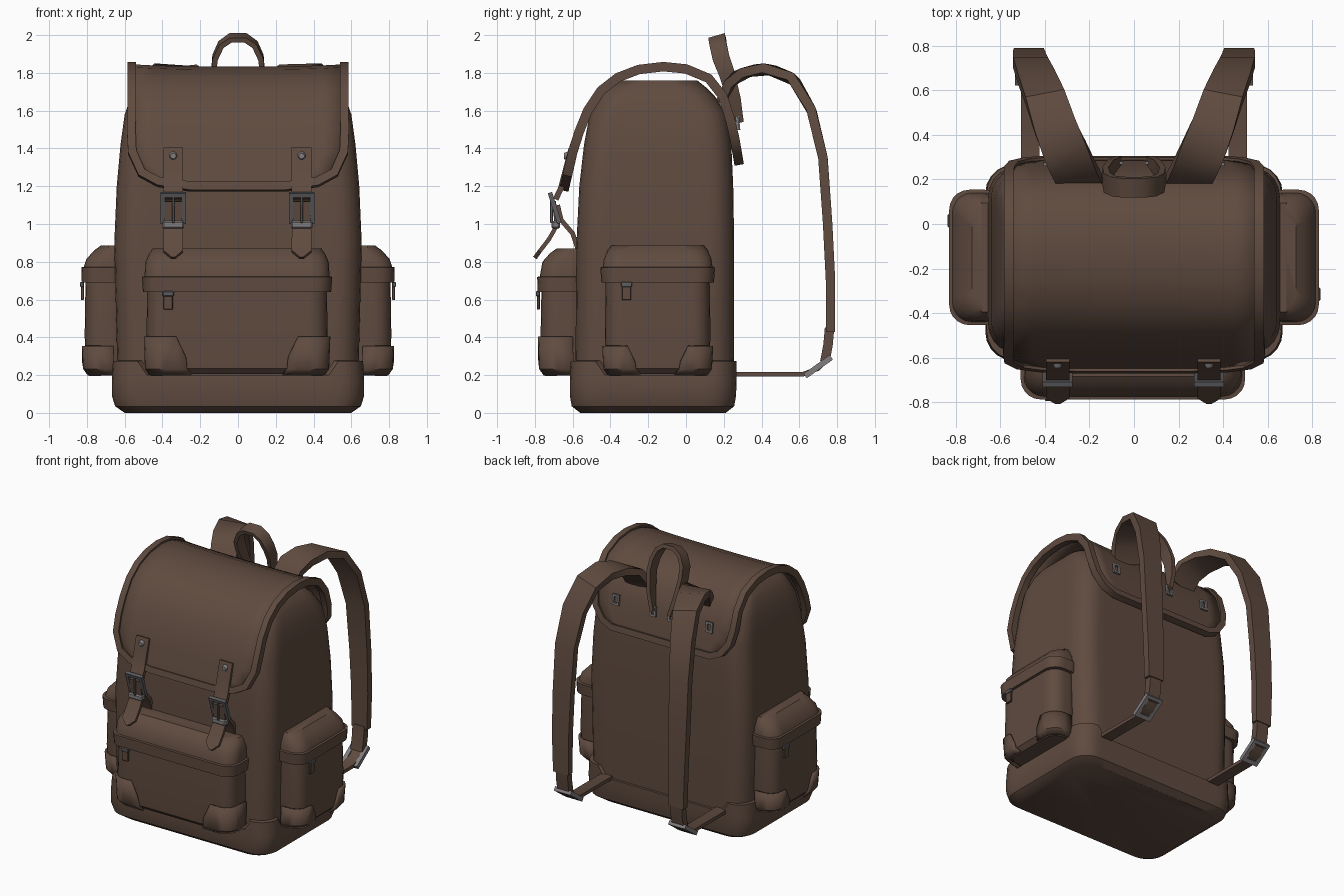
import bpy, bmesh, math
from mathutils import Vector, Matrix

if "Cube" in bpy.data.objects:
    bpy.data.objects.remove(bpy.data.objects["Cube"])

V = Vector


def material(name, rgb):
    m = bpy.data.materials.new(name)
    m.diffuse_color = (*rgb, 1)
    m.use_nodes = True
    m.node_tree.nodes["Principled BSDF"].inputs["Base Color"].default_value = m.diffuse_color
    return m


LEATHER = material("brown_leather", (0.115, 0.070, 0.050))
GUNMETAL = material("dark_metal", (0.11, 0.11, 0.12))
STEEL = material("light_metal", (0.22, 0.205, 0.21))


def finish(name, bm, mat, mtx=None):
    bmesh.ops.recalc_face_normals(bm, faces=bm.faces)
    me = bpy.data.meshes.new(name)
    bm.to_mesh(me)
    bm.free()
    ob = bpy.data.objects.new(name, me)
    bpy.context.collection.objects.link(ob)
    me.materials.append(mat)
    if mtx:
        ob.matrix_world = mtx
    return ob


def loft(name, rings, mat, mtx=None, closed=False):
    """Skin a list of equal rings; cap the ends unless the loft is closed."""
    bm = bmesh.new()
    vs = [[bm.verts.new(p) for p in r] for r in rings]
    n = len(vs[0])
    for i in range(len(vs) if closed else len(vs) - 1):
        a, b = vs[i], vs[(i + 1) % len(vs)]
        for j in range(n):
            k = (j + 1) % n
            bm.faces.new((a[j], a[k], b[k], b[j]))
    if not closed:
        bm.faces.new(vs[0])
        bm.faces.new(vs[-1])
    return finish(name, bm, mat, mtx)


def ring(z, hx, y0, y1, r=0.13, lift=0, e=0.05):
    """Rounded rectangle at height z, corners optionally lifted."""
    pts = []
    corners = ((hx - r, y1 - r), (r - hx, y1 - r), (r - hx, y0 + r), (hx - r, y0 + r))
    for k, (cx, cy) in enumerate(corners):
        a, b = k * math.pi / 2, (k + 1) * math.pi / 2
        pts.append(V((cx + r * math.cos(a) + e * math.sin(a), cy + r * math.sin(a) - e * math.cos(a), z)))
        for q in range(6):
            t = a + (b - a) * q / 5
            pts.append(V((cx + r * math.cos(t), cy + r * math.sin(t), z + lift)))
        pts.append(V((cx + r * math.cos(b) - e * math.sin(b), cy + r * math.sin(b) + e * math.cos(b), z)))
    return pts


def ribbon(name, pts, widths, thick, side=V((1, 0, 0)), closed=False, mat=LEATHER):
    """Flat strap along a path; side is one vector or one per point."""
    pts = [V(p) for p in pts]
    n = len(pts)
    rings = []
    for i, p in enumerate(pts):
        a = pts[i - 1] if closed or i else p
        b = pts[(i + 1) % n] if closed or i < n - 1 else p
        t = (b - a).normalized()
        s = side[i] if isinstance(side, list) else side
        s = (s - t * s.dot(t)).normalized()
        nn = t.cross(s) * thick / 2
        s = s * (widths[i] if isinstance(widths, list) else widths) / 2
        rings.append([p + s + nn, p - s + nn, p - s - nn, p + s - nn])
    return loft(name, rings, mat, closed=closed)


def box(name, c, size, mat, mtx=Matrix()):
    bm = bmesh.new()
    bmesh.ops.create_cube(bm, size=1)
    bmesh.ops.scale(bm, vec=size, verts=bm.verts)
    bmesh.ops.bevel(bm, geom=bm.edges[:], offset=min(size) * 0.2, segments=1, affect='EDGES')
    return finish(name, bm, mat, mtx @ Matrix.Translation(c))


def frame(name, c, w, h, bar, tilt, mat):
    """Rectangular buckle ring, upright and then tilted about x."""
    m = Matrix.Translation(c) @ Matrix.Rotation(tilt, 4, 'X')
    rings = []
    for sx, sz in ((1, 1), (-1, 1), (-1, -1), (1, -1)):
        o, i = (sx * w / 2, sz * h / 2), (sx * (w / 2 - bar), sz * (h / 2 - bar))
        rings.append([(o[0], -bar / 2, o[1]), (i[0], -bar / 2, i[1]), (i[0], bar / 2, i[1]), (o[0], bar / 2, o[1])])
    return loft(name, rings, mat, m, closed=True)


# main bag and reinforced base
loft("main_bag", [ring(*a) for a in (
    (0.10, 0.635, -0.585, 0.25), (0.30, 0.640, -0.585, 0.255), (0.90, 0.655, -0.58, 0.255),
    (1.20, 0.642, -0.565, 0.25), (1.42, 0.622, -0.54, 0.24), (1.58, 0.60, -0.51, 0.215),
    (1.68, 0.565, -0.46, 0.15), (1.72, 0.54, -0.43, 0.11), (1.76, 0.50, -0.36, 0.06))], LEATHER)
loft("base", [ring(0, 0.60, -0.56, 0.21), ring(0.035, 0.65, -0.605, 0.255), ring(0.09, 0.668, -0.615, 0.265),
              ring(0.17, 0.668, -0.615, 0.268), ring(0.20, 0.662, -0.61, 0.268, 0.13, 0.075),
              ring(0.202, 0.63, -0.575, 0.24, 0.13, 0.075)], LEATHER)

# top flap: rows of (y, z, half width) running from the back over to the front
ROWS = [(.278, 1.335, .40), (.272, 1.37, .48), (.258, 1.45, .54), (.235, 1.55, .56), (.195, 1.67, .562),
        (.12, 1.765, .562), (.0, 1.815, .562), (-.12, 1.827, .562), (-.25, 1.812, .562), (-.36, 1.77, .562),
        (-.45, 1.70, .562), (-.52, 1.60, .562), (-.565, 1.49, .565), (-.60, 1.38, .56), (-.625, 1.27, .51),
        (-.637, 1.222, .42), (-.642, 1.198, .25)]


def flap_point(i, u):
    y, z, hw = ROWS[i]
    return V((u * hw, y, z + 0.012 * (abs(u) ** 3 - 0.5) * (z > 1.6)))


def flap_normal(i):
    a, b = ROWS[max(i - 1, 0)], ROWS[min(i + 1, len(ROWS) - 1)]
    return V((0, a[1] - b[1], -(a[0] - b[0]))).normalized() * -1


bm = bmesh.new()
cols = [-1 + k / 5 for k in range(11)]
grid = [[bm.verts.new(flap_point(i, u)) for u in cols] for i in range(len(ROWS))]
for a, b in zip(grid, grid[1:]):
    for j in range(10):
        bm.faces.new((a[j], a[j + 1], b[j + 1], b[j]))
flap = finish("top_flap", bm, LEATHER)
mod = flap.modifiers.new("thickness", 'SOLIDIFY')
mod.thickness, mod.offset = 0.025, 0

# raised binding all around the flap
last = len(ROWS) - 1
edge = [(i, 1) for i in range(last + 1)] + [(last, 0)] + [(i, -1) for i in range(last, -1, -1)] + [(0, 0)]
path = [flap_point(i, u) for i, u in edge]
sides = []
for k, (i, u) in enumerate(edge):
    t = (path[(k + 1) % len(path)] - path[k - 1]).normalized()
    sides.append(t.cross(flap_normal(i)))
ribbon("flap_binding", path, 0.045, 0.05, sides, closed=True)


# pockets, built facing -y against the wall y = 0, then turned into place
def pocket(name, mtx, w, d, band, top, patch_w, patch_h):
    z0, r, e = 0.205, 0.09, 0.015

    def sec(z, dw, dd):
        return ring(z, w + dw, -(d + dd), 0.06, r, 0, e)
    loft(name + "_body", [sec(z0, -0.04, -0.04), sec(z0 + 0.03, -0.01, -0.01), sec(z0 + 0.2, 0, 0),
                          sec(band + 0.03, -0.005, -0.005)], LEATHER, mtx)
    loft(name + "_lid", [sec(band, 0.018, 0.015), sec(band + 0.08, 0.024, 0.018), sec(band + 0.083, 0.01, 0.004),
                         sec(top - 0.07, 0.005, -0.01), sec(top - 0.025, -0.015, -0.05),
                         sec(top, -0.035, -0.085)], LEATHER, mtx)
    # wrapped leather corners
    for s in (-1, 1):
        g = 0.006
        xy = [(w + g, -0.02)]
        xy += [(w - r + (r + g) * math.cos(t), -(d - r) - (r + g) * math.sin(t))
               for t in (k * math.pi / 10 for k in range(6))]
        xy += [(w - patch_w * 0.75, -d - g), (w - patch_w, -d - g)]
        bm = bmesh.new()
        cols = []
        for k, (x, y) in enumerate(xy):
            h = patch_h * (0.45 if k == len(xy) - 1 else 1)
            cols.append([bm.verts.new((s * (x - i), y + i, z)) for z, i in
                         ((z0 - 0.003, 0.03), (z0 + 0.03, 0.006), (z0 + h, 0))])
        for a, b in zip(cols, cols[1:]):
            for j in range(2):
                bm.faces.new((a[j], b[j], b[j + 1], a[j + 1]))
        ob = finish(name + "_corner", bm, LEATHER, mtx)
        sol = ob.modifiers.new("thickness", 'SOLIDIFY')
        sol.thickness, sol.offset = 0.016, 0
    # zip pull
    x = -w + 0.115
    box(name + "_pull", (x, -d - 0.012, band - 0.055), (0.05, 0.016, 0.075), LEATHER, mtx)
    box(name + "_pull_clip", (x, -d - 0.014, band - 0.01), (0.06, 0.022, 0.028), GUNMETAL, mtx)


pocket("front_pocket", Matrix.Translation((-0.005, -0.58, 0)), 0.48, 0.19, 0.64, 0.87, 0.21, 0.20)
for s, nm in ((1, "right_pocket"), (-1, "left_pocket")):
    pocket(nm, Matrix.Translation((s * 0.64, -0.15, 0)) @ Matrix.Rotation(s * math.pi / 2, 4, 'Z'),
           0.28, 0.172, 0.69, 0.885, 0.16, 0.15)

# closing straps with buckles
for x in (-0.343, 0.337):
    ribbon("flap_tab", [(x, -0.606, 1.40), (x, -0.636, 1.29), (x, -0.662, 1.19), (x, -0.69, 1.13)], 0.105, 0.03)
    ribbon("closing_strap", [(x, -0.70, 1.12), (x, -0.69, 1.05), (x, -0.685, 0.99), (x, -0.725, 0.92),
                             (x, -0.775, 0.855), (x, -0.80, 0.82)], [0.09, 0.09, 0.1, 0.105, 0.105, 0.02], 0.022)
    ribbon("anchor_strap", [(x, -0.57, 0.86), (x, -0.60, 0.95), (x, -0.66, 1.02), (x, -0.68, 1.10)], 0.1, 0.025)
    frame("buckle", (x, -0.695, 1.085), 0.135, 0.17, 0.024, 0.3, GUNMETAL)
    box("buckle_prong", (x, -0.712, 1.08), (0.014, 0.014, 0.15), GUNMETAL)
    box("buckle_bar", (x, -0.69, 0.995), (0.115, 0.045, 0.04), STEEL)
    bm = bmesh.new()
    bmesh.ops.create_cone(bm, cap_ends=True, segments=10, radius1=0.024, radius2=0.015, depth=0.02)
    finish("rivet", bm, STEEL, Matrix.Translation((x, -0.637, 1.36)) @ Matrix.Rotation(math.pi / 2, 4, 'X'))

# carrying handle
half = [(-.07, .285, 1.54), (-.105, .255, 1.66), (-.128, .215, 1.80), (-.122, .185, 1.88), (-.09, .17, 1.95),
        (-.04, .165, 1.985)]
loop = half + [(-x, y, z) for x, y, z in reversed(half)]
wid = [.04, .07, .085, .09, .09, .09]
ribbon("carry_handle", loop, wid + wid[::-1], 0.028, V((0, 1, 0.3)))

for s in (-1, 1):
    # padded shoulder straps
    rows = [(.24, .19, 1.66, .20), (.27, .245, 1.765, .20), (.31, .33, 1.81, .20), (.355, .44, 1.82, .19),
            (.40, .57, 1.765, .18), (.44, .665, 1.60, .17), (.465, .725, 1.35, .155), (.472, .75, 1.0, .145),
            (.472, .765, .70, .135), (.468, .765, .43, .125)]
    ribbon("shoulder_strap", [(s * x, y, z) for x, y, z, w in rows], [w for *_, w in rows], 0.05)
    x = s * 0.466
    ribbon("strap_end", [(x, .76, .45), (x, .752, .36), (x, .735, .27)], 0.095, 0.05)
    ribbon("lower_webbing", [(x, .24, .205), (x, .62, .205), (x, .70, .235), (x, .74, .28)], 0.085, 0.025)
    frame("strap_buckle", (x, 0.70, 0.245), 0.135, 0.17, 0.03, -0.95, STEEL)
    # metal rings on the back of the flap
    frame("handle_ring", (s * 0.075, 0.277, 1.535), 0.05, 0.075, 0.014, 0.1, STEEL)
    frame("strap_ring", (s * 0.38, 0.272, 1.535), 0.055, 0.075, 0.014, 0.1, STEEL)

# smooth shading with crisp edges
bpy.ops.object.select_all(action='SELECT')
bpy.context.view_layer.objects.active = flap
bpy.ops.object.shade_smooth_by_angle(angle=math.radians(35))
